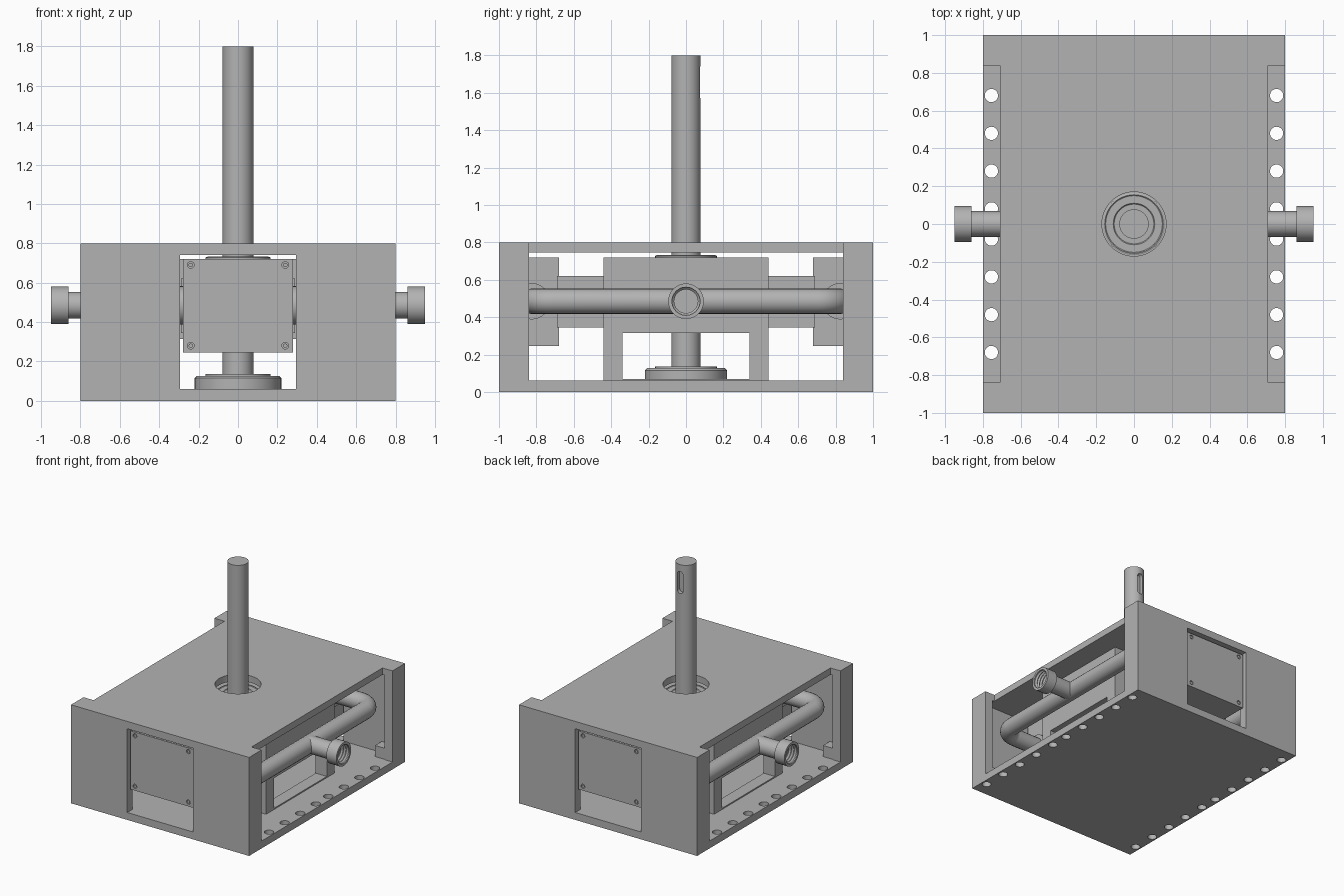
import bpy, bmesh, math
from mathutils import Matrix, Vector

if "Cube" in bpy.data.objects:
    bpy.data.objects.remove(bpy.data.objects["Cube"], do_unlink=True)

steel = bpy.data.materials.new("grey steel")
steel.use_nodes = True
steel.diffuse_color = (0.45, 0.45, 0.45, 1)
steel.node_tree.nodes["Principled BSDF"].inputs["Base Color"].default_value = steel.diffuse_color


def finish(name, bm=None, mesh=None):
    """Link a bmesh or mesh as a named object with sharp-edged smooth shading."""
    if mesh is None:
        mesh = bpy.data.meshes.new(name)
        bm.to_mesh(mesh)
        bm.free()
    mesh.materials.clear()
    mesh.materials.append(steel)
    ob = bpy.data.objects.new(name, mesh)
    bpy.context.scene.collection.objects.link(ob)
    bpy.ops.object.select_all(action='DESELECT')
    ob.select_set(True)
    bpy.context.view_layer.objects.active = ob
    bpy.ops.object.shade_smooth_by_angle(angle=math.radians(35))
    return ob


def add_box(bm, x, y, z):
    """Add a box from (min, max) pairs."""
    size = Vector((x[1] - x[0], y[1] - y[0], z[1] - z[0]))
    mid = Vector((sum(x), sum(y), sum(z))) / 2
    bmesh.ops.create_cube(bm, size=1, matrix=Matrix.Translation(mid) @ Matrix.Diagonal(size.to_4d()))


def box(name, x, y, z):
    bm = bmesh.new()
    add_box(bm, x, y, z)
    return finish(name, bm)


def add_rod(bm, centre, radius, depth, axis='Z'):
    turn = {'X': Matrix.Rotation(math.pi / 2, 4, 'Y'),
            'Y': Matrix.Rotation(math.pi / 2, 4, 'X'), 'Z': Matrix.Identity(4)}[axis]
    bmesh.ops.create_cone(bm, cap_ends=True, segments=40, radius1=radius, radius2=radius,
                          depth=depth, matrix=Matrix.Translation(centre) @ turn)


def rod(name, centre, radius, depth, axis='Z'):
    bm = bmesh.new()
    add_rod(bm, centre, radius, depth, axis)
    return finish(name, bm)


def lathe(name, profile, matrix=Matrix.Identity(4)):
    """Spin (radius, height) points about z, then place with the matrix."""
    bm = bmesh.new()
    verts = [bm.verts.new((r, 0, h)) for r, h in profile]
    edges = [bm.edges.new(pair) for pair in zip(verts, verts[1:])]
    bmesh.ops.spin(bm, geom=verts + edges, cent=(0, 0, 0), axis=(0, 0, 1),
                   angle=math.tau, steps=48)
    bmesh.ops.remove_doubles(bm, verts=bm.verts, dist=0.0005)
    bmesh.ops.recalc_face_normals(bm, faces=bm.faces)
    bm.transform(matrix)
    return finish(name, bm)


def cut(ob, cutter_bm):
    """Subtract the cutter from the object and drop the cutter."""
    cutter = finish("cutter", cutter_bm)
    cutter.hide_render = True
    mod = ob.modifiers.new("cut", 'BOOLEAN')
    mod.operation, mod.solver, mod.object = 'DIFFERENCE', 'EXACT', cutter
    bpy.context.view_layer.objects.active = ob
    bpy.ops.object.modifier_apply(modifier=mod.name)
    bpy.data.objects.remove(cutter, do_unlink=True)
    bpy.context.view_layer.objects.active = ob
    ob.select_set(True)
    bpy.ops.object.shade_smooth_by_angle(angle=math.radians(35))


def span(side, a, b):
    return tuple(sorted((side * a, side * b)))


SIDES = (("left", 1), ("right", -1))
ENDS = (("front", -1), ("back", 1))
AXIS_Z = 0.485

# Base plate with a row of bolt holes along each side
base = box("base_plate", (-0.8, 0.8), (-1, 1), (0, 0.06))
holes = bmesh.new()
for _, s in SIDES:
    for _, e in ENDS:
        for i in range(5):
            add_rod(holes, (s * 0.755, e * (0.08 + 0.2 * i), 0.03), 0.035, 0.2)
cut(base, holes)

# Top plate with a clearance hole for the shaft
top = box("top_plate", (-0.71, 0.71), (-1, 1), (0.745, 0.8))
hole = bmesh.new()
add_rod(hole, (0, 0, 0.77), 0.17, 0.3)
cut(top, hole)

# End walls: recessed plate with an open window, stiff side columns and corner bosses
for end, e in ENDS:
    wall = box(end + "_wall", (-0.8, 0.8), span(e, 0.84, 1), (0.06, 0.8))
    opening = bmesh.new()
    add_box(opening, (-0.295, 0.295), span(e, 0.7, 1.1), (0, 0.74))
    cut(wall, opening)
    recess = bmesh.new()
    add_box(recess, (-0.73, 0.73), span(e, 0.8, 0.93), (0, 0.745))
    cut(wall, recess)
    for side, s in SIDES:
        box(f"{end}_{side}_boss", span(s, 0.64, 0.74), span(e, 0.845, 0.94), (0.06, 0.15))

# Centre housing on two windowed side plates
box("centre_housing", (-0.56, 0.56), (-0.44, 0.44), (0.315, 0.72))
for side, s in SIDES:
    plate = box(side + "_support", span(s, 0.46, 0.56), (-0.44, 0.44), (0.06, 0.315))
    window = bmesh.new()
    add_box(window, span(s, 0.3, 0.7), (-0.34, 0.34), (0.07, 0.4))
    cut(plate, window)

# End cylinders: neck, block and bolted cover
for end, e in ENDS:
    box(end + "_neck", (-0.29, 0.29), span(e, 0.43, 0.69), (0.345, 0.62))
    box(end + "_block", (-0.28, 0.28), span(e, 0.68, 0.96), (0.245, 0.72))
    cover = box(end + "_cover", (-0.28, 0.28), span(e, 0.96, 0.98), (0.245, 0.72))
    sockets = bmesh.new()
    spots = [(s * 0.24, e * 0.98, z) for _, s in SIDES for z in (0.28, 0.69)]
    for spot in spots:
        add_rod(sockets, spot, 0.017, 0.02, 'Y')
    cut(cover, sockets)
    bolts = bmesh.new()
    for x, y, z in spots:
        add_rod(bolts, (x, y - e * 0.008, z), 0.011, 0.012, 'Y')
    finish(end + "_cover_bolts", bolts)

# Shaft with a keyway near its top
shaft = rod("shaft", (0, 0, 0.93), 0.078, 1.74)
key = bmesh.new()
add_box(key, (-0.025, 0.025), (0.045, 0.2), (1.59, 1.72))
cut(shaft, key)
for z in (1.59, 1.72):
    key_end = bmesh.new()
    add_rod(key_end, (0, 0.12, z), 0.025, 0.15, 'Y')
    cut(shaft, key_end)

# Bearings around the shaft
lathe("lower_bearing", [(0.07, 0.06), (0.22, 0.06), (0.22, 0.115), (0.208, 0.127),
                        (0.165, 0.127), (0.165, 0.136), (0.07, 0.136)])
lathe("upper_bearing", [(0.07, 0.715), (0.165, 0.715), (0.165, 0.728), (0.155, 0.732),
                        (0.15, 0.728), (0.11, 0.728), (0.105, 0.723), (0.07, 0.723)])

# Side manifolds: bent pipe, flanges, branch and threaded socket
PIPE_X, LEG_Y, BEND, PIPE_R = 0.64, 0.825, 0.12, 0.068
for side, s in SIDES:
    arc = [(PIPE_X - BEND + BEND * math.sin(a), LEG_Y - BEND + BEND * math.cos(a))
           for a in (math.pi / 2 * i / 12 for i in range(13))]
    half = [(0.27, LEG_Y)] + arc
    path = half + [(x, -y) for x, y in reversed(half)]
    curve = bpy.data.curves.new(side + "_pipe", 'CURVE')
    curve.dimensions = '3D'
    curve.bevel_depth, curve.bevel_resolution = PIPE_R, 8
    line = curve.splines.new('POLY')
    line.points.add(len(path) - 1)
    for point, (x, y) in zip(line.points, path):
        point.co = (s * x, y, AXIS_Z, 1)
    helper = bpy.data.objects.new("pipe_path", curve)
    bpy.context.scene.collection.objects.link(helper)
    depsgraph = bpy.context.evaluated_depsgraph_get()
    mesh = bpy.data.meshes.new_from_object(helper.evaluated_get(depsgraph))
    bpy.data.objects.remove(helper, do_unlink=True)
    finish(side + "_pipe", mesh=mesh)
    for end, e in ENDS:
        rod(f"{side}_{end}_flange", (s * 0.29, e * LEG_Y, AXIS_Z), 0.097, 0.03, 'X')
    rod(side + "_branch", (s * 0.755, 0, AXIS_Z), PIPE_R, 0.22, 'X')
    threads = [(0.075 - 0.012 * (i % 2), 0.94 - 0.012 * i) for i in range(7)]
    place = Matrix.Translation((0, 0, AXIS_Z)) @ Matrix.Rotation(s * math.pi / 2, 4, 'Y')
    lathe(side + "_socket", [(0.06, 0.86), (0.095, 0.86), (0.095, 0.95), (0.075, 0.95)]
          + threads + [(0.05, 0.868), (0, 0.868)], place)
